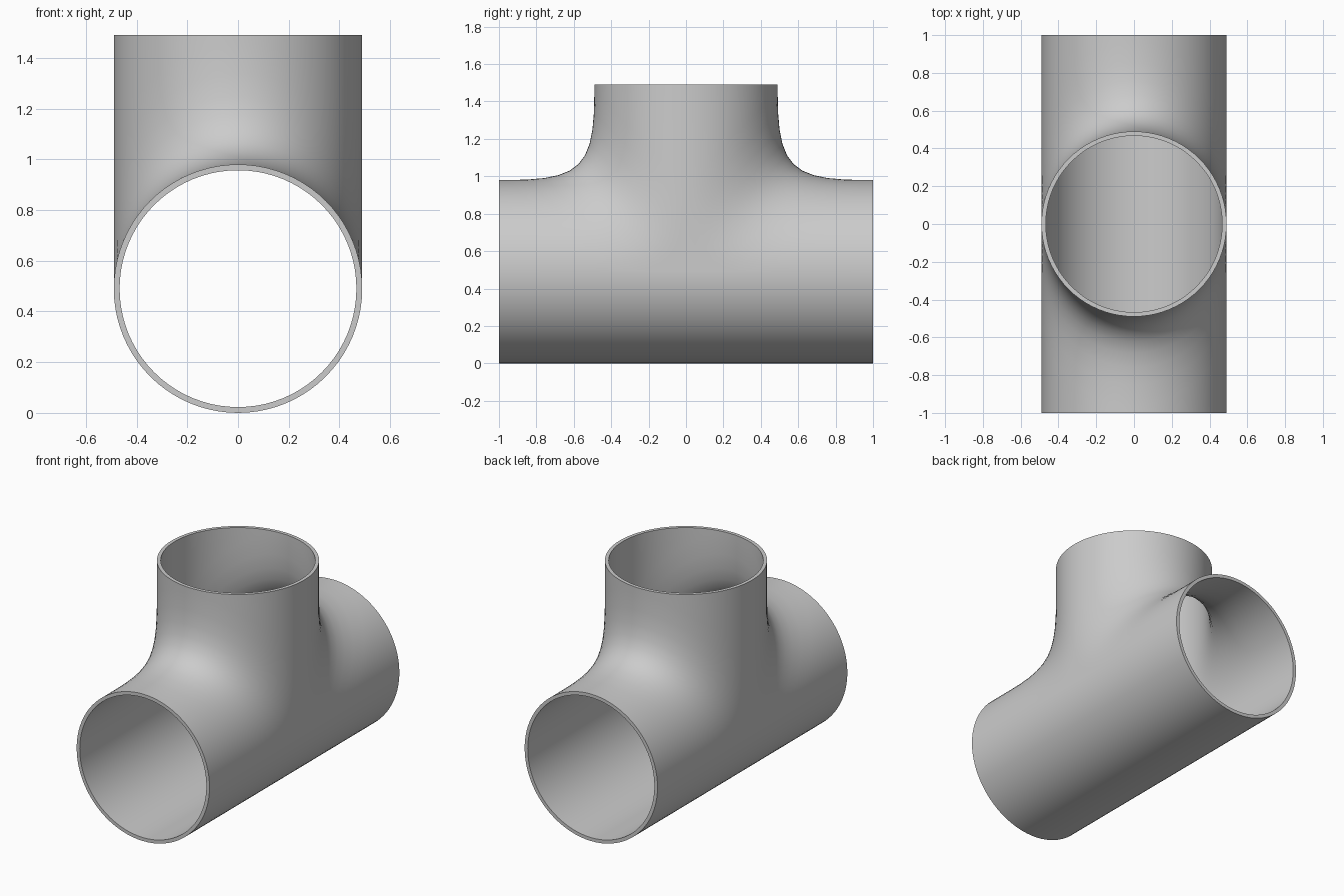
import bpy, bmesh
from math import sin, cos, pi

if "Cube" in bpy.data.objects:
    bpy.data.objects.remove(bpy.data.objects["Cube"])

R_OUT, R_IN = 0.49, 0.467      # pipe radii
CZ, TOP, END = 0.49, 1.49, 1.0 # run axis height, branch top, run half length
N, M = 40, 10                  # steps per half circle, steps along the fillet

bm = bmesh.new()


def quad(*pts):
    """Add a face, skipping corners that coincide."""
    keep = []
    for p in pts:
        if all(sum((a - b) ** 2 for a, b in zip(p, q)) > 1e-12 for q in keep):
            keep.append(p)
    if len(keep) > 2:
        bm.faces.new([bm.verts.new(p) for p in keep])


def section(r, f, i):
    """Filleted L section from run end to branch top, at one x slice."""
    a = pi * i / N
    x, s = r * cos(a), r * sin(a)
    if i in (0, N):
        s = 0.0
    pts = [(x, END, CZ + s)]
    for j in range(M + 1):
        t = j / M
        u = 1 - t
        away = f * (u**3 + 3 * u * u * t * 0.15)
        up = f * (t**3 + 3 * t * t * u * 0.15)
        pts.append((x, s + away, CZ + s + up))
    return pts + [(x, s, TOP)]


def flip(p):
    return (p[0], -p[1], p[2])


def skin(r, f):
    # upper half of the run blended into the branch, front and back
    rows = [section(r, f, i) for i in range(N + 1)]
    for a, b in zip(rows, rows[1:]):
        for j in range(len(a) - 1):
            q = (a[j], a[j + 1], b[j + 1], b[j])
            quad(*q)
            quad(*map(flip, q))
    # flat cheek between the two fillets on each side
    for row in (rows[0], rows[-1]):
        for j in range(1, M + 1):
            quad(row[j], row[j + 1], flip(row[j + 1]), flip(row[j]))
    # lower half of the run
    ys = (-END, -f, f, END)
    for i in range(N):
        a, b = pi + pi * i / N, pi + pi * (i + 1) / N
        for y0, y1 in zip(ys, ys[1:]):
            quad(*[(r * cos(t), y, CZ + r * sin(t))
                   for t, y in ((a, y0), (a, y1), (b, y1), (b, y0))])


skin(R_OUT, 0.47)
skin(R_IN, 0.50)

# ring-shaped rims at the three openings
for i in range(2 * N):
    a, b = pi * i / N, pi * (i + 1) / N
    ring = [(r * cos(t), r * sin(t))
            for r, t in ((R_OUT, a), (R_OUT, b), (R_IN, b), (R_IN, a))]
    quad(*[(u, v, TOP) for u, v in ring])
    for y in (-END, END):
        quad(*[(u, y, CZ + v) for u, v in ring])

bmesh.ops.remove_doubles(bm, verts=bm.verts, dist=1e-5)
bmesh.ops.recalc_face_normals(bm, faces=bm.faces)
mesh = bpy.data.meshes.new("pipe_tee")
bm.to_mesh(mesh)
bm.free()

tee = bpy.data.objects.new("pipe_tee", mesh)
bpy.context.collection.objects.link(tee)
bpy.context.view_layer.objects.active = tee
tee.select_set(True)
bpy.ops.object.shade_smooth_by_angle(angle=0.6)
